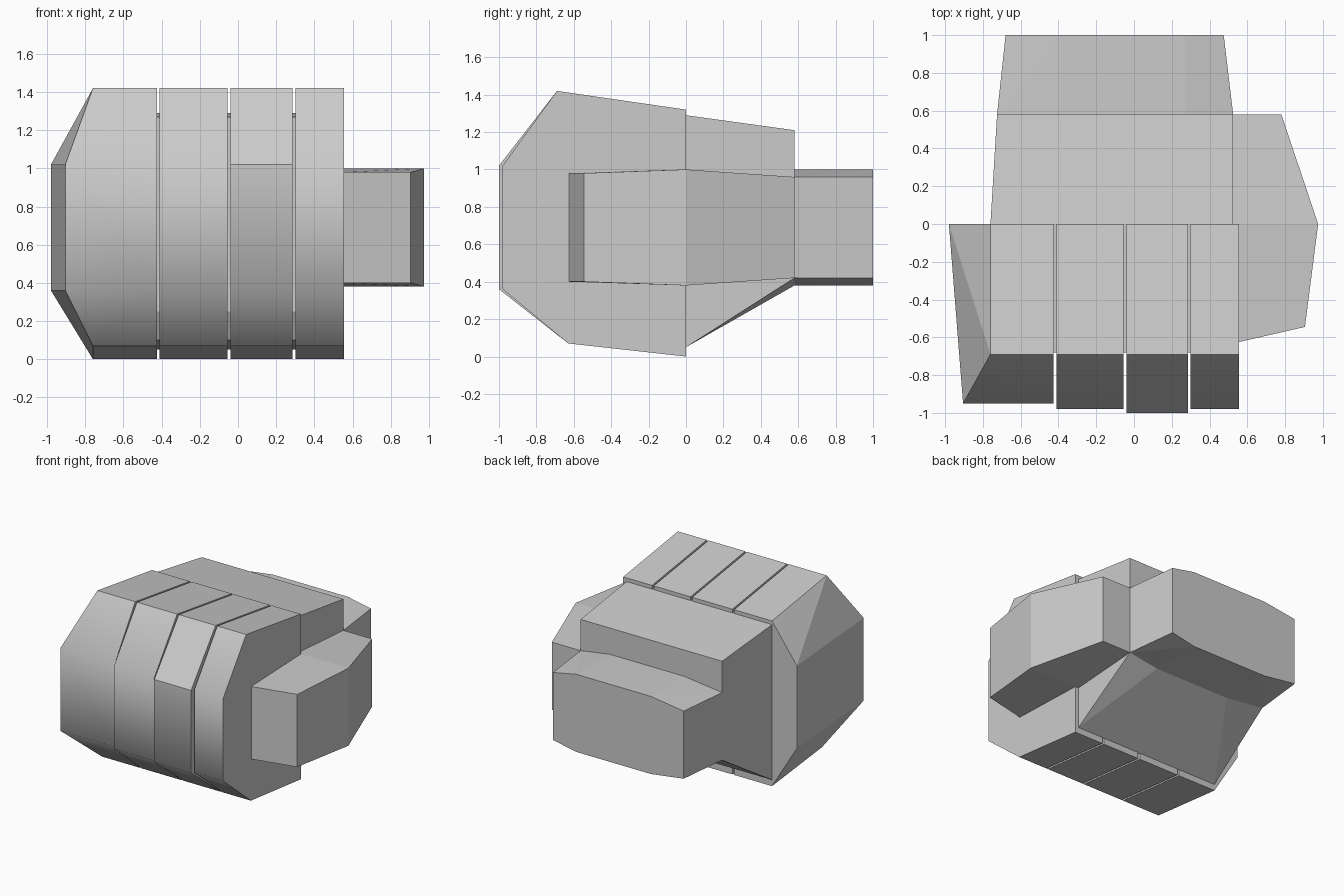
import bpy, bmesh, math

if "Cube" in bpy.data.objects:
    bpy.data.objects.remove(bpy.data.objects["Cube"])


def solid(name, points, soft=None):
    """Convex faceted block wrapped around a few section points."""
    bm = bmesh.new()
    for p in points:
        bm.verts.new(p)
    out = bmesh.ops.convex_hull(bm, input=bm.verts)
    loose = [v for v in bm.verts if not v.link_faces]
    bmesh.ops.delete(bm, geom=loose, context='VERTS')
    bmesh.ops.dissolve_limit(bm, angle_limit=math.radians(1),
                             verts=bm.verts, edges=bm.edges)
    bmesh.ops.recalc_face_normals(bm, faces=bm.faces)
    if soft is not None:
        # smooth only across the knuckle edges of the finger front
        for f in bm.faces:
            f.smooth = True
        for e in bm.edges:
            a, b = (v.co for v in e.verts)
            e.smooth = max(a.y, b.y) < -0.9 and abs(a.z - b.z) < 0.1 and a.z < soft
    me = bpy.data.meshes.new(name)
    bm.to_mesh(me)
    bm.free()
    ob = bpy.data.objects.new(name, me)
    bpy.context.collection.objects.link(ob)
    return ob


def finger_profile(x, front, x_front=None):
    xf = x if x_front is None else x_front
    return [(x, 0, 0), (x, -0.63, 0.07), (xf, -front, 0.36),
            (xf, -front, 1.02), (x, -0.69, 1.42), (x, 0, 1.32)]


# Three straight fingers: left x, right x, reach to the front, soft edge limit
for i, (x0, x1, front, soft) in enumerate([(-0.41, -0.055, 0.98, 2),
                                           (-0.04, 0.285, 1.0, 0.5),
                                           (0.30, 0.555, 0.98, 2)]):
    solid(f"finger_{i + 2}", finger_profile(x0, front) + finger_profile(x1, front), soft)

# Outer finger, bevelled on its free side
solid("outer_finger", finger_profile(-0.425, 0.95)
      + finger_profile(-0.76, 0.95, -0.905)
      + [(-0.98, 0, 0.36), (-0.98, 0, 1.02)], 2)

# Core closing the gaps between the fingers
solid("finger_core", [(x, y, z) for x in (-0.5, 0.4)
                      for y, z in [(0, 0.05), (-0.6, 0.10), (-0.68, 0.25),
                                   (-0.68, 1.27), (0, 1.29)]])

# Back of the hand, sloping up underneath towards the wrist
solid("palm", [(-0.76, 0, 0.05), (0.525, 0, 0.05), (-0.76, 0, 1.29), (0.525, 0, 1.29),
               (-0.725, 0.58, 1.21), (0.525, 0.58, 1.21),
               (-0.725, 0.58, 0.42), (0.525, 0.58, 0.42),
               (-0.39, 0.5, 0.38), (0.27, 0.5, 0.38),
               (-0.39, 0.58, 0.38), (0.27, 0.58, 0.38)])

# Wrist with slightly crowned top and bottom
wrist = []
for y, xl, xr in [(0.54, -0.725, 0.525), (0.58, -0.725, 0.525), (1.0, -0.68, 0.475)]:
    for corner, crown in [(0.42, 0.38), (0.96, 1.0)]:
        wrist += [(xl, y, corner), (-0.39, y, crown), (0.27, y, crown), (xr, y, corner)]
solid("wrist", wrist)

# Thumb along the side
thumb = []
for y, x, zb, zt in [(0.58, 0.78, 0.42, 0.96), (0, 0.975, 0.38, 1.0),
                     (-0.545, 0.905, 0.40, 0.98), (-0.625, 0.555, 0.40, 0.98),
                     (0.58, 0.52, 0.42, 0.96), (0, 0.52, 0.38, 1.0)]:
    thumb += [(x, y, zb), (x, y, zt)]
solid("thumb", thumb)
